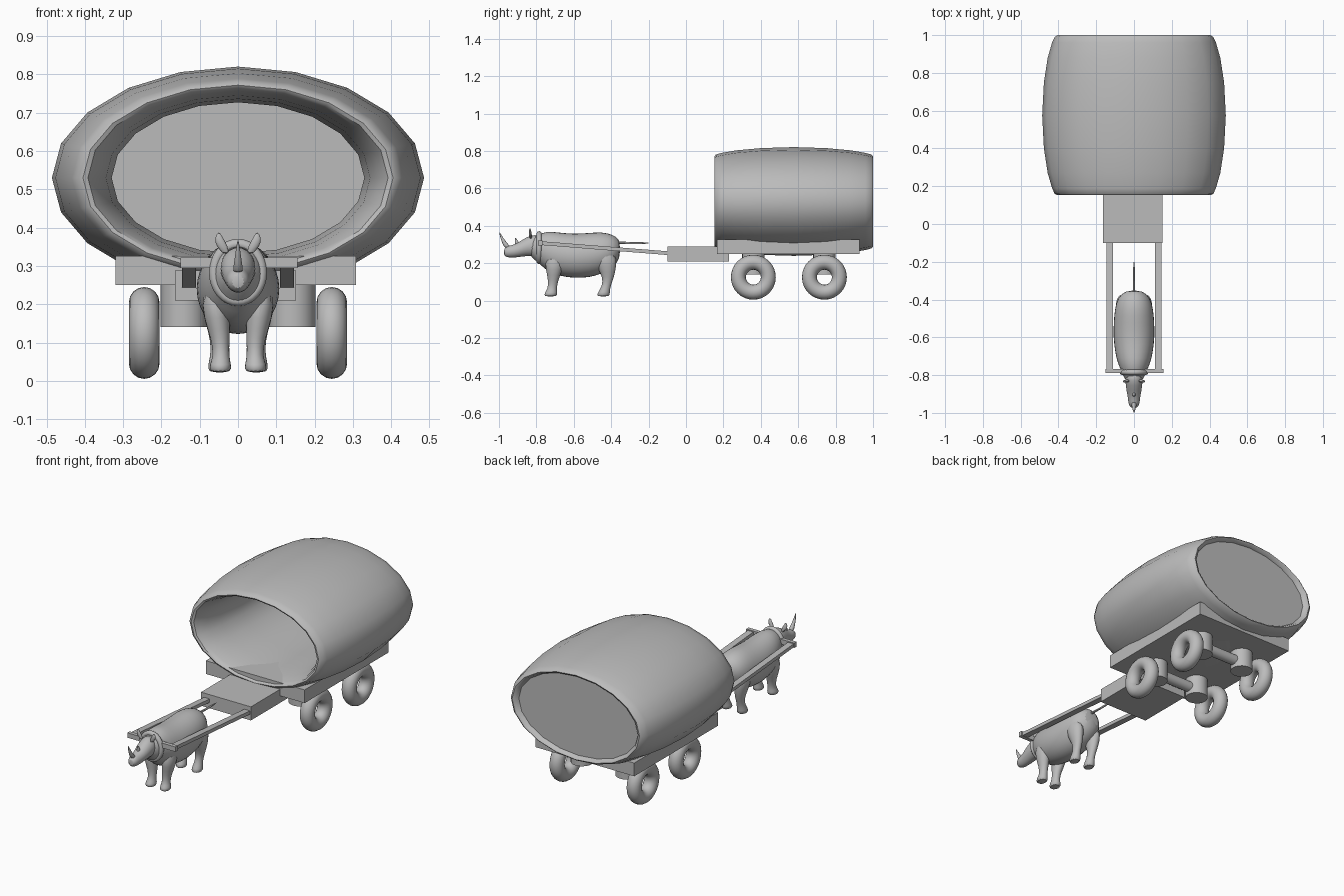
import bpy, bmesh, math
from mathutils import Vector

cube = bpy.data.objects.get("Cube")
if cube:
    bpy.data.objects.remove(cube, do_unlink=True)

grey = bpy.data.materials.new("plain grey")
grey.use_nodes = True
grey.diffuse_color = (.5, .5, .5, 1)
for node in grey.node_tree.nodes:
    if node.type == 'BSDF_PRINCIPLED':
        node.inputs["Base Color"].default_value = (.5, .5, .5, 1)
parts = []


def finish(name, bm, subdivide=0):
    """Turn a bmesh into a named grey object."""
    bmesh.ops.recalc_face_normals(bm, faces=bm.faces)
    mesh = bpy.data.meshes.new(name)
    bm.to_mesh(mesh)
    bm.free()
    mesh.materials.append(grey)
    obj = bpy.data.objects.new(name, mesh)
    bpy.context.scene.collection.objects.link(obj)
    if subdivide:
        mod = obj.modifiers.new("smooth", 'SUBSURF')
        mod.levels = mod.render_levels = subdivide
    parts.append(obj)
    return obj


def loft(name, axis, stations, sides=12, subdivide=1):
    """Skin ellipses (x, y, z, half width, half depth) along the y or z axis."""
    bm = bmesh.new()
    rings = []
    for x, y, z, a, b in stations:
        ring = []
        for i in range(sides):
            t = math.tau * i / sides
            u, v = a * math.cos(t), b * math.sin(t)
            offset = Vector((u, 0, v)) if axis == 'y' else Vector((u, v, 0))
            ring.append(bm.verts.new(Vector((x, y, z)) + offset))
        rings.append(ring)
    for lower, upper in zip(rings, rings[1:]):
        for i in range(sides):
            j = (i + 1) % sides
            bm.faces.new((lower[i], lower[j], upper[j], upper[i]))
    bm.faces.new(rings[0])
    bm.faces.new(rings[-1])
    return finish(name, bm, subdivide)


def box(name, low, high, slope=0):
    """Box between two corners; slope lowers the far (+y) end."""
    bm = bmesh.new()
    bmesh.ops.create_cube(bm, size=1)
    for v in bm.verts:
        far = v.co.y > 0
        v.co = [h if c > 0 else l for c, l, h in zip(v.co, low, high)]
        if far:
            v.co.z -= slope
    return finish(name, bm)


def torus(name, centre, axis, ring_a, ring_b, tube, steps=32, sides=16):
    """Elliptical ring around the x or y axis."""
    bm = bmesh.new()
    grid = []
    for i in range(steps):
        t = math.tau * i / steps
        row = []
        for k in range(sides):
            p = math.tau * k / sides
            r = tube * math.cos(p)
            u, v = (ring_a + r) * math.cos(t), (ring_b + r) * math.sin(t)
            w = tube * math.sin(p)
            co = (w, u, v) if axis == 'x' else (u, w, v)
            row.append(bm.verts.new(Vector(centre) + Vector(co)))
        grid.append(row)
    for i in range(steps):
        for k in range(sides):
            a, b = grid[i], grid[(i + 1) % steps]
            m = (k + 1) % sides
            bm.faces.new((a[k], b[k], b[m], a[m]))
    return finish(name, bm)


# Barrel cover: inner wall from the back, front lip, outer bulge, back lip, back panel
profile = [(.95, .33), (.5, .33), (.33, .345), (.24, .36), (.18, .38),
           (.158, .392), (.153, .405), (.16, .42), (.19, .434), (.27, .457),
           (.4, .477), (.575, .486), (.75, .477), (.88, .457), (.96, .434),
           (.99, .42), (1, .405), (.995, .392), (.975, .38)]
loft("barrel_cover", 'y', [(0, y, .53, r, r * .598) for y, r in profile],
     sides=20, subdivide=0)

# Wagon bed, front deck and pulling shafts
box("wagon_bed", (-.32, .165, .25), (.308, .927, .326))
box("front_deck", (-.165, -.1, .21), (.152, .23, .288))
for side, x in (("right", -.128), ("left", .128)):
    box(side + "_shaft", (x - .018, -.785, .298), (x + .018, -.09, .318), .055)
box("shaft_crossbar", (-.15, -.79, .294), (.155, -.768, .322))

# Running gear
for end, y in (("front", .36), ("rear", .74)):
    bm = bmesh.new()
    bmesh.ops.create_cone(bm, cap_ends=True, segments=16, radius1=.03,
                          radius2=.03, depth=.28)
    for v in bm.verts:
        v.co = (v.co.z, v.co.x + y, v.co.y + .19)
    finish(end + "_axle", bm)
    for side, s in (("right", -1), ("left", 1)):
        torus(f"{end}_{side}_wheel", (s * .245, y, .125), 'x', .08, .08, .04)
        loft(f"{end}_{side}_post", 'z', [(s * .142, y, .14, .06, .06),
             (s * .142, y, .255, .06, .06)], 20, 0)

# Draught animal: trunk with neck, then head
loft("animal_body", 'y', [
    (0, -.84, .285, .045, .05), (0, -.79, .28, .062, .075),
    (0, -.74, .262, .088, .112), (0, -.68, .248, .102, .118),
    (0, -.6, .238, .112, .121), (0, -.52, .242, .11, .122),
    (0, -.45, .255, .104, .115), (0, -.39, .265, .088, .09),
    (0, -.35, .275, .045, .05)], 16)
loft("animal_head", 'y', [
    (0, -.975, .258, .016, .018), (0, -.955, .262, .031, .033),
    (0, -.92, .263, .033, .035), (0, -.88, .278, .042, .045),
    (0, -.83, .297, .048, .058), (0, -.78, .29, .05, .065)])
loft("nose_horn", 'z', [
    (0, -.95, .28, .016, .02), (0, -.968, .305, .011, .014),
    (0, -.985, .335, .007, .008), (0, -.999, .37, .001, .001)])
loft("brow_horn", 'z', [
    (0, -.9, .295, .012, .016), (0, -.905, .315, .008, .01),
    (0, -.912, .338, .001, .001)])
loft("tail", 'y', [
    (0, -.38, .31, .009, .01), (0, -.28, .307, .005, .005),
    (0, -.25, .307, .007, .008), (0, -.19, .308, .001, .001)], 8)
torus("neck_collar", (0, -.785, .283), 'y', .062, .074, .014)

# Legs and ears on both sides
for side, s in (("right", -1), ("left", 1)):
    loft(side + "_ear", 'z', [
        (s * .03, -.83, .33, .008, .007), (s * .042, -.832, .352, .017, .009),
        (s * .05, -.834, .372, .013, .007), (s * .05, -.834, .388, .002, .002)], 8)
    loft(side + "_front_leg", 'z', [
        (s * .046, -.725, .02, .031, .038), (s * .046, -.722, .043, .029, .034),
        (s * .044, -.715, .065, .021, .024), (s * .046, -.71, .11, .025, .028),
        (s * .055, -.705, .16, .036, .045), (s * .06, -.7, .24, .04, .06)])
    loft(side + "_hind_leg", 'z', [
        (s * .05, -.443, .02, .031, .038), (s * .05, -.44, .043, .029, .033),
        (s * .05, -.425, .08, .02, .023), (s * .052, -.415, .125, .025, .031),
        (s * .058, -.425, .18, .038, .054), (s * .06, -.435, .26, .042, .07)])

# Smooth the round parts and keep hard edges crisp
bpy.ops.object.select_all(action='DESELECT')
for obj in parts:
    obj.select_set(True)
bpy.context.view_layer.objects.active = parts[0]
bpy.ops.object.shade_smooth_by_angle(angle=math.radians(40))
